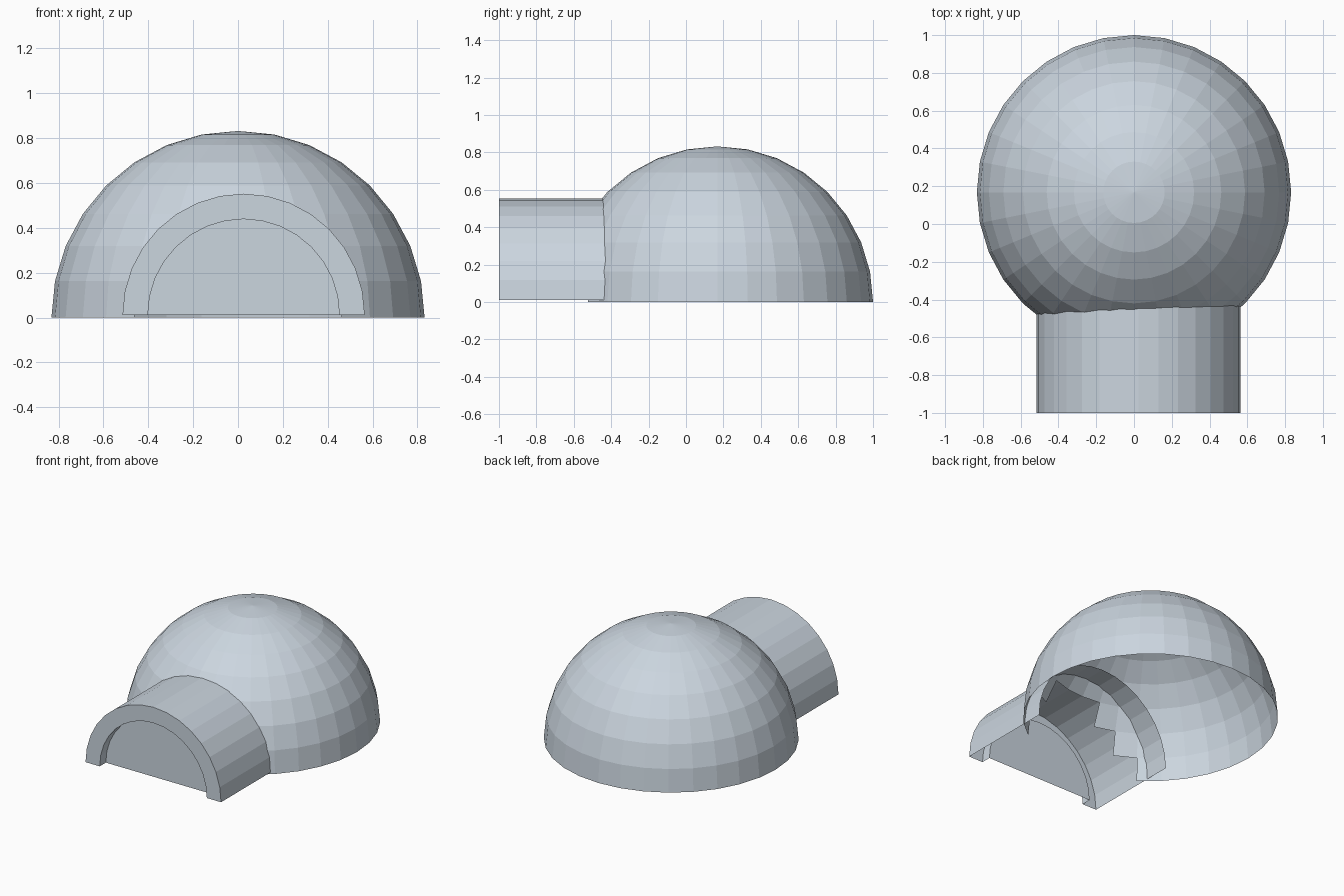
import bpy, bmesh, math

if "Cube" in bpy.data.objects:
    bpy.data.objects.remove(bpy.data.objects["Cube"])

snow = bpy.data.materials.new("pale snow")
snow.diffuse_color = (0.60, 0.67, 0.74, 1)
snow.use_nodes = True
snow.node_tree.nodes["Principled BSDF"].inputs["Base Color"].default_value = snow.diffuse_color


def add_part(name, bm):
    bmesh.ops.recalc_face_normals(bm, faces=bm.faces)
    mesh = bpy.data.meshes.new(name)
    bm.to_mesh(mesh)
    bm.free()
    mesh.materials.append(snow)
    obj = bpy.data.objects.new(name, mesh)
    bpy.context.collection.objects.link(obj)
    return obj


# Dome: open hemisphere shell with a stepped doorway where whole blocks are missing
R, CY, STEP = 0.832, 0.168, math.radians(11.25)
doorway = {0: (-3, 3), 1: (-2, 3), 2: (-1, 2)}   # row: first and last block edge
bm = bmesh.new()
rows = [[bm.verts.new((R * math.cos(r * STEP) * math.sin(s * STEP),
                       CY - R * math.cos(r * STEP) * math.cos(s * STEP),
                       R * math.sin(r * STEP)))
         for s in range(32)] for r in range(8)]
top = bm.verts.new((0, CY, R))
for r in range(8):
    lo, hi = doorway.get(r, (0, 0))
    for s in range(-16, 16):
        if lo <= s < hi:
            continue
        a, b = s % 32, (s + 1) % 32
        if r < 7:
            bm.faces.new((rows[r][a], rows[r][b], rows[r + 1][b], rows[r + 1][a]))
        else:
            bm.faces.new((rows[r][a], rows[r][b], top))
add_part("dome", bm)

# Entrance tunnel: outer arch running into the dome, front rim, and recessed door panel
bm = bmesh.new()


def arch(radius, y):
    return [bm.verts.new((0.025 + radius * math.cos(i * STEP), y,
                          0.012 + radius * math.sin(i * STEP))) for i in range(17)]


sections = [arch(0.54, -0.29), arch(0.54, -1), arch(0.427, -1), arch(0.427, -0.93)]
for p, q in zip(sections, sections[1:]):
    for i in range(16):
        bm.faces.new((p[i], p[i + 1], q[i + 1], q[i]))
bm.faces.new(sections[-1])
add_part("entrance_tunnel", bm)
